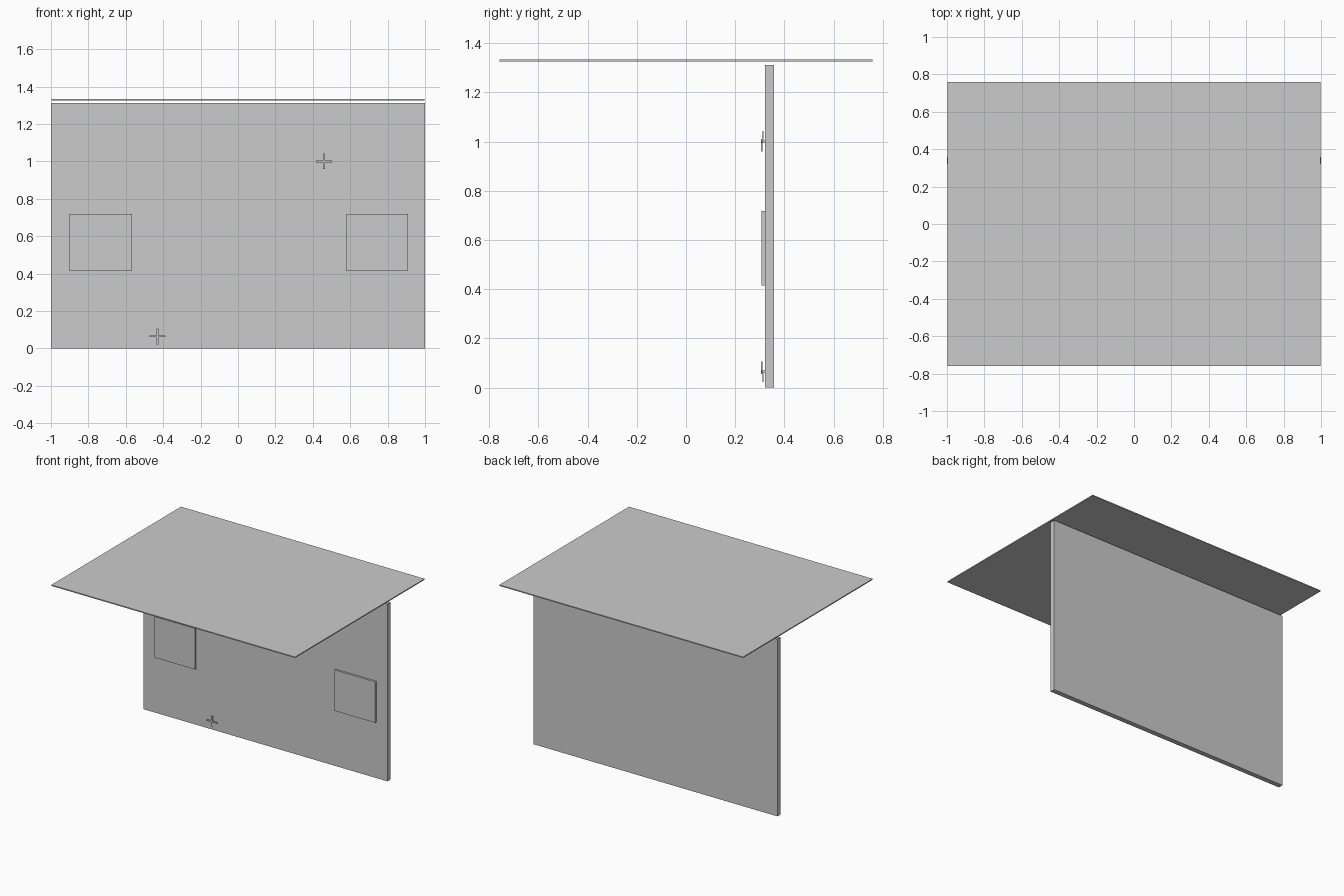
import bpy

if "Cube" in bpy.data.objects:
    bpy.data.objects.remove(bpy.data.objects["Cube"])


def box(name, x, y, z):
    """Box from (min, max) ranges on each axis."""
    bpy.ops.mesh.primitive_cube_add(size=1, location=[(a + b) / 2 for a, b in (x, y, z)])
    ob = bpy.context.object
    ob.name = name
    ob.scale = [b - a for a, b in (x, y, z)]
    bpy.ops.object.transform_apply(location=False, rotation=False, scale=True)
    return ob


# Wall and overhanging roof slab
box("wall", (-1, 1), (0.321, 0.358), (0, 1.312))
box("roof", (-0.998, 0.998), (-0.758, 0.758), (1.325, 1.333))

# Two thin square panels on the front of the wall
for side, x0, x1 in (("left", -0.9, -0.567), ("right", 0.577, 0.91)):
    box(side + "_panel", (x0, x1), (0.306, 0.321), (0.415, 0.718))

# Small cross-shaped fittings: a thick and a thin upright arm, a bar and a peg
for label, cx, cz, s in (("upper", 0.46, 1.0, 1), ("lower", -0.43, 0.065, -1)):
    thick = sorted((cz + s * 0.01, cz - s * 0.04))
    thin = sorted((cz, cz + s * 0.043))
    box(label + "_cross_thick_arm", (cx - 0.006, cx + 0.006), (0.305, 0.312), thick)
    box(label + "_cross_thin_arm", (cx - 0.006, cx + 0.006), (0.312, 0.315), thin)
    box(label + "_cross_bar", (cx - 0.042, cx + 0.042), (0.307, 0.313), (cz - 0.005, cz + 0.005))
    box(label + "_cross_peg", (cx - 0.004, cx + 0.004), (0.311, 0.322), (cz - 0.004, cz + 0.004))
